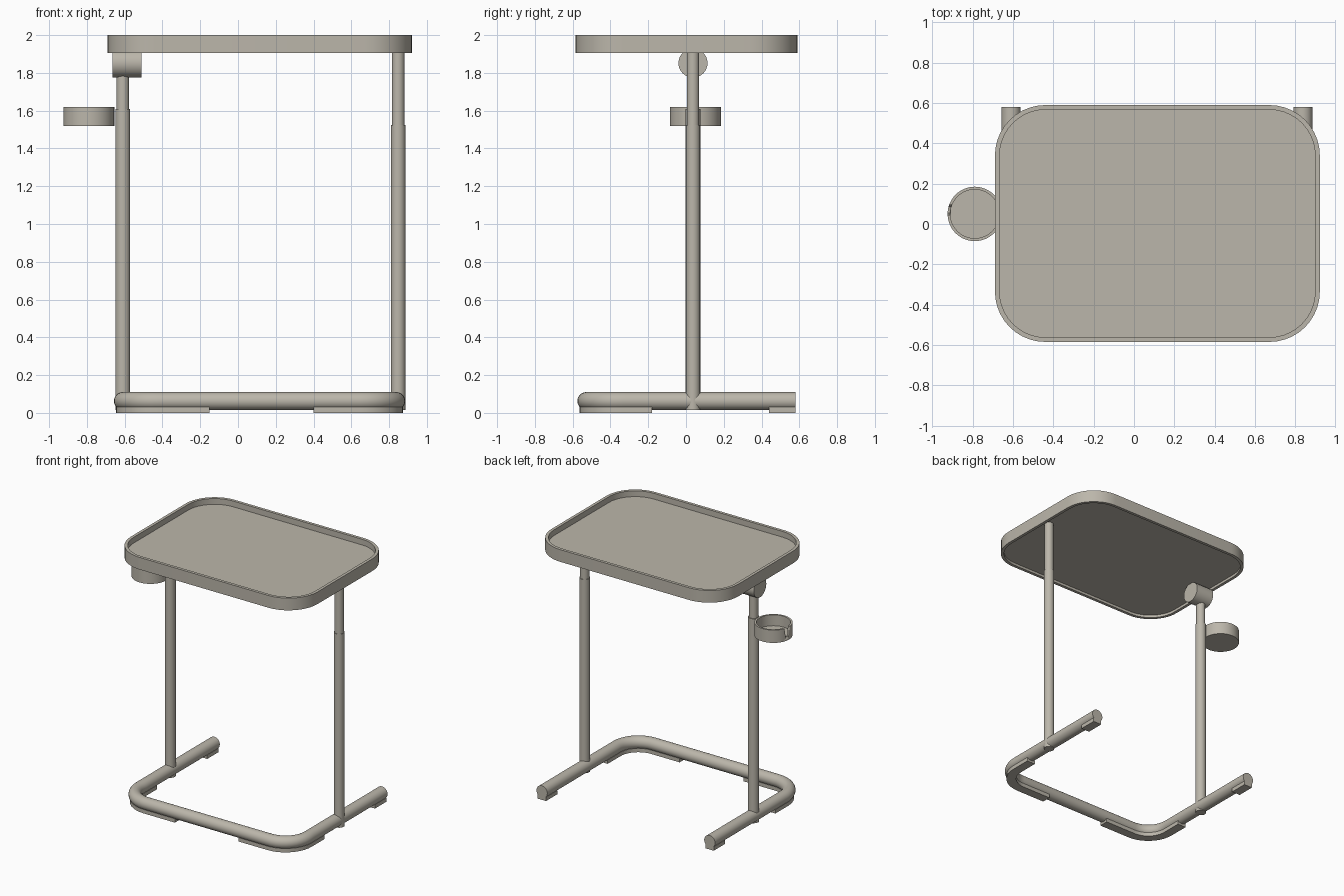
import bpy, bmesh, math
from mathutils import Vector

if "Cube" in bpy.data.objects:
    bpy.data.objects.remove(bpy.data.objects["Cube"], do_unlink=True)

COLOUR = (0.50, 0.47, 0.405, 1)
mat = bpy.data.materials.new("warm_grey")
mat.use_nodes = True
mat.diffuse_color = COLOUR
bsdf = mat.node_tree.nodes["Principled BSDF"]
bsdf.inputs["Base Color"].default_value = COLOUR
bsdf.inputs["Roughness"].default_value = 0.6


def loft(name, rings):
    """Skin a list of equal-length closed rings and cap both ends."""
    bm = bmesh.new()
    loops = [[bm.verts.new(p) for p in ring] for ring in rings]
    n = len(loops[0])
    for a, b in zip(loops, loops[1:]):
        for i in range(n):
            j = (i + 1) % n
            bm.faces.new((a[i], a[j], b[j], b[i]))
    bm.faces.new(loops[0])
    bm.faces.new(loops[-1])
    bmesh.ops.recalc_face_normals(bm, faces=bm.faces)
    mesh = bpy.data.meshes.new(name)
    bm.to_mesh(mesh)
    bm.free()
    obj = bpy.data.objects.new(name, mesh)
    bpy.context.collection.objects.link(obj)
    mesh.materials.append(mat)
    bpy.ops.object.select_all(action='DESELECT')
    obj.select_set(True)
    bpy.context.view_layer.objects.active = obj
    bpy.ops.object.shade_smooth_by_angle(angle=math.radians(35))
    return obj


def circle(r, n=32):
    return [(r * math.cos(2 * math.pi * i / n), r * math.sin(2 * math.pi * i / n))
            for i in range(n)]


def turned(name, x, y, profile, n=40):
    """Vertical turned part from (radius, height) pairs."""
    return loft(name, [[(x + u, y + v, z) for u, v in circle(r, n)] for r, z in profile])


def arc(cx, cy, r, a0, a1, n=10):
    return [(cx + r * math.cos(math.radians(a0 + (a1 - a0) * i / n)),
             cy + r * math.sin(math.radians(a0 + (a1 - a0) * i / n))) for i in range(n + 1)]


def sweep(name, path, section, z):
    """Sweep a (side, up) section along a flat path at height z."""
    pts = [Vector(p) for p in path]
    rings = []
    for i, p in enumerate(pts):
        t = (pts[min(i + 1, len(pts) - 1)] - pts[max(i - 1, 0)]).normalized()
        side = Vector((t.y, -t.x))
        rings.append([(p.x + side.x * u, p.y + side.y * u, z + v) for u, v in section])
    return loft(name, rings)


# Tray: rounded rectangle with a raised rim and a recessed underside
def tray_ring(inset, z):
    x0, x1, y0, y1, r = -0.69, 0.922, -0.585, 0.59, 0.25
    ri = r - inset
    pts = (arc(x1 - r, y1 - r, ri, 0, 90) + arc(x0 + r, y1 - r, ri, 90, 180)
           + arc(x0 + r, y0 + r, ri, 180, 270) + arc(x1 - r, y0 + r, ri, 270, 360))
    return [(x, y, z) for x, y in pts]


loft("tray", [tray_ring(i, z) for i, z in
              [(0.023, 1.925), (0.023, 1.905), (0, 1.905), (0, 2.0), (0.023, 2.0), (0.023, 1.955)]])

# U-shaped floor tube
XL, XR, YF, YB, R = -0.61, 0.838, -0.528, 0.58, 0.19
left_corner = arc(XL + R, YF + R, R, 180, 270)
right_corner = arc(XR - R, YF + R, R, 270, 360)
sweep("base_tube", [(XL, YB), (XL, YF + R + 0.02)] + left_corner + right_corner
      + [(XR, YF + R + 0.02), (XR, YB)], circle(0.047), 0.063)

# Foot pads under the corners and the tube ends
pad = [(-0.036, 0), (0.036, 0), (0.036, 0.03), (-0.036, 0.03)]
sweep("left_corner_pad", [(XL, -0.18)] + left_corner + [(-0.15, YF)], pad, 0)
sweep("right_corner_pad", [(0.40, YF)] + right_corner + [(XR, -0.18)], pad, 0)
for name, x in (("left_end_pad", XL), ("right_end_pad", XR)):
    sweep(name, [(x, 0.44), (x, YB)], pad, 0)

# Telescopic posts
PY = 0.037
turned("pivot_post", XL, PY, [(0.039, 0.015), (0.039, 1.61), (0.033, 1.61), (0.033, 1.83)])
turned("plain_post", 0.848, PY, [(0.038, 0.015), (0.038, 1.525), (0.033, 1.525), (0.033, 1.93)])

# Tilt pivot barrel under the tray
loft("pivot_barrel", [[(x, PY + u, 1.852 + v) for u, v in circle(0.077, 40)]
                      for x in (-0.665, -0.512)])

# Cup holder with a tapered slot in its outer wall
cup = turned("cup_holder", -0.79, 0.05,
             [(0.135, 1.52), (0.135, 1.62), (0.121, 1.62), (0.121, 1.535)], 48)
slot = [(0.055, 1.545), (0.085, 1.545), (0.10, 1.65), (0.04, 1.65)]
cutter = loft("slot_cutter", [[(x, y, z) for y, z in slot] for x in (-0.96, -0.87)])
cut = cup.modifiers.new("slot", 'BOOLEAN')
cut.object = cutter
cut.operation = 'DIFFERENCE'
cut.solver = 'EXACT'
cutter.hide_render = True
cutter.hide_set(True)
